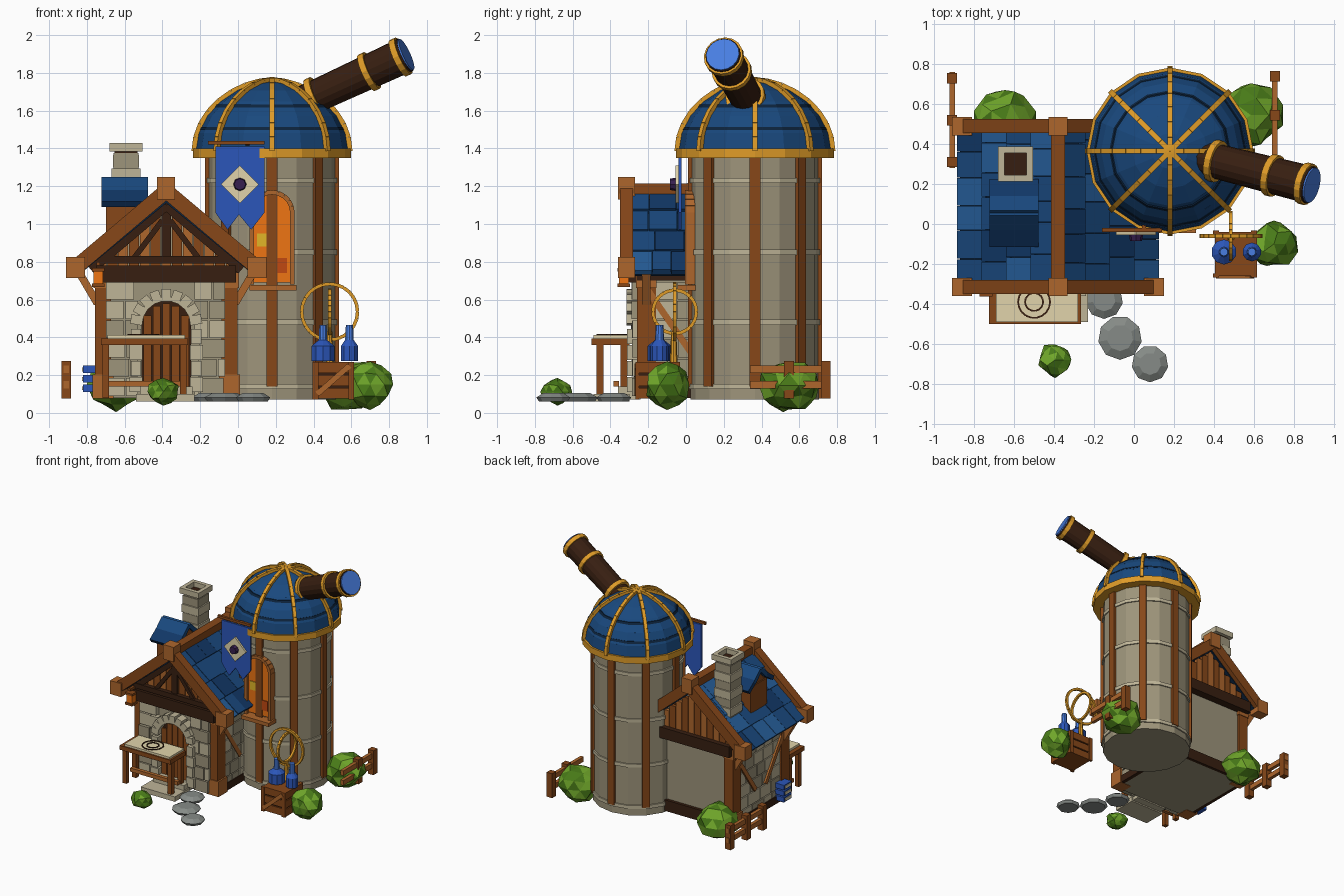
import bpy, bmesh, math, random
from mathutils import Vector as V, Matrix as M

if "Cube" in bpy.data.objects:
    bpy.data.objects.remove(bpy.data.objects["Cube"])
random.seed(4)
R = math.radians
COL = dict(wood='AC6630', mid='86491F', dark='3A2418', stone='BDB396', wall='9C937A', grey='858A86', blue='1F4A7D',
           blue2='183A66', blue3='2A5E98', navy='14283F', gold='DE9A2C', flag='2F57B8', cream='E0D3AA', orange='EE741A',
           yellow='E0B52C', red='C04A18', purple='3A2450', glass='4A7DE0', leaf='6FA52E', leaf2='4A7A1E')
mats, parts = {}, {}

def material(k):
    if k not in mats:
        mats[k] = bpy.data.materials.new(k)
        rgb = [(int(COL[k][i:i + 2], 16) / 255) ** 2.2 for i in (0, 2, 4)]
        mats[k].diffuse_color = (*rgb, 1)
    return mats[k]

def bm_of(name, mat):
    return parts.setdefault((name, mat), bmesh.new())

def box(name, mat, lo, hi):
    lo, hi = V(lo), V(hi)
    bmesh.ops.create_cube(bm_of(name, mat), size=1, matrix=M.Translation((lo + hi) / 2) @ M.Diagonal((*(hi - lo), 1)))

def cube(name, mat, c, size, rot=0, axis='Y'):
    bmesh.ops.create_cube(bm_of(name, mat), size=1,
                          matrix=M.Translation(c) @ M.Rotation(rot, 4, axis) @ M.Diagonal((*size, 1)))

def beam(name, mat, p, q, w, d, side=(0, 1, 0)):
    # w = width in plane, d = thickness along the side vector
    p, q = V(p), V(q)
    z = (q - p).normalized()
    x = V(side).cross(z).normalized()
    y = z.cross(x)
    m = M((x * w, y * d, q - p)).transposed().to_4x4()
    bmesh.ops.create_cube(bm_of(name, mat), size=1, matrix=M.Translation((p + q) / 2) @ m)

def chain(name, mat, pts, w, d, side=(0, 1, 0)):
    for a, b in zip(pts, pts[1:]):
        beam(name, mat, a, b, w, d, side)

def cone(name, mat, p, q, r1, r2, n=16):
    p, q = V(p), V(q)
    rot = (q - p).to_track_quat('Z', 'Y').to_matrix().to_4x4()
    bmesh.ops.create_cone(bm_of(name, mat), cap_ends=True, segments=n, radius1=r1, radius2=r2,
                          depth=(q - p).length, matrix=M.Translation((p + q) / 2) @ rot)

def prism(name, mat, pts, y0, y1):
    bm = bm_of(name, mat)
    a, b = [[bm.verts.new((x, y, z)) for x, z in pts] for y in (y0, y1)]
    n = len(pts)
    bm.faces.new(a)
    bm.faces.new(b[::-1])
    for i in range(n):
        bm.faces.new((a[i], b[i], b[(i + 1) % n], a[(i + 1) % n]))

def arch(cx, z0, zs, r, n=10):
    return [(cx + r, z0)] + [(cx + r * math.cos(math.pi * i / n), zs + r * math.sin(math.pi * i / n))
                             for i in range(n + 1)] + [(cx - r, z0)]

# Tower shaft, stone bands, timber posts
tx, ty = .18, .365
cone('tower', 'wall', (tx, ty, .07), (tx, ty, 1.37), .34, .34)
for z in (.14, .48, .85, 1.23):
    cone('tower_bands', 'stone', (tx, ty, z - .014), (tx, ty, z + .014), .35, .35)
for k in range(8):
    a = R(45 * k)
    cube('tower_posts', 'mid', (tx + .332 * math.cos(a), ty + .332 * math.sin(a), .75), (.045, .058, 1.22), a, 'Z')

# Dome with seams, ring and ribs
def dome_pt(t, k=1):
    return .405 * math.cos(t) ** 1.12 * k, 1.385 + .372 * math.sin(t) * k
for i in range(6):
    (r0, z0), (r1, z1) = dome_pt(R(15 * i)), dome_pt(R(15 * i + 14.99))
    cone('dome', 'blue', (tx, ty, z0), (tx, ty, z1), r0, r1)
for t in (R(19), R(40)):
    r, z = dome_pt(t)
    cone('dome_seams', 'navy', (tx, ty, z - .008), (tx, ty, z + .008), r + .004, r - .005)
cone('dome_ring', 'gold', (tx, ty, 1.35), (tx, ty, 1.4), .418, .418)
for k in range(8):
    c, s = math.cos(R(45 * k)), math.sin(R(45 * k))
    arc = [dome_pt(R(90 * i / 8) * .999, 1.02) for i in range(9)]
    chain('dome_ribs', 'gold', [(tx + r * c, ty + r * s, z) for r, z in arc], .026, .026, (-s, c, 0))

# Telescope
p0, p1 = V((.29, .345, 1.62)), V((.885, .195, 1.895))
d = p1 - p0
cone('telescope', 'dark', p0, p1, .085, .095)
for t in (.2, .68, .96):
    cone('telescope_rings', 'gold', p0 + d * (t - .025), p0 + d * (t + .025), .106, .106)
cone('telescope_lens', 'glass', p1, p1 + d * .012, .09, .09)

# Tower window with ledge
prism('window_glass', 'orange', arch(tx, .69, 1.06, .1), .018, .08)
chain('window_frame', 'wood', [(x, .025, z) for x, z in arch(tx, .68, 1.06, .108)], .024, .06)
box('window_panes', 'yellow', (.1, .012, .88), (.15, .03, .95))
box('window_panes', 'red', (.21, .012, .74), (.26, .03, .82))
box('window_ledge', 'wood', (.06, -.045, .648), (.31, .06, .678))

# House body
hx, ze = -.38, .745
prism('house_walls', 'wall', [(-.72, .08), (-.03, .08), (-.03, .78), (hx, 1.08), (-.72, .78)], -.24, .45)
for x in (-.73, -.02):
    box('side_plates', 'dark', (x - .025, -.26, .7), (x + .025, .47, .78))
    box('side_sills', 'dark', (x - .02, -.22, .08), (x + .02, .47, .14))
box('back_sill', 'dark', (-.74, .43, .08), (-.02, .475, .17))

# Stone courses on front and side walls
for row in range(6):
    z, x = .09 + row * .102, -.70
    while x < -.08:
        w = min(random.uniform(.09, .16), -.06 - x)
        lo, hi = x, x + w - .008
        near = max(lo - hx, hx - hi, 0)
        if z < .62 and near < .15:
            if lo < hx - .15: hi = hx - .15
            elif hi > hx + .15: lo = hx + .15
            else: hi = lo
        if hi - lo > .02:
            box('front_stones', random.choice(('stone', 'wall')), (lo, -.275 - random.random() * .015, z), (hi, -.23, z + .094))
        x += w
    for sx in (-.725, -.025):
        y = -.2
        while y < .4:
            w = min(random.uniform(.09, .16), .43 - y)
            cube('side_stones', random.choice(('stone', 'wall')), (sx, y + w / 2, z + .047), (.035, w - .008, .094))
            y += w

# Arched door, surround and steps
prism('door', 'dark', arch(hx, .1, .465, .13), -.265, -.23)
for k in range(5):
    x = hx + (k - 2) * .05
    box('door_planks', 'mid', (x - .021, -.275, .12), (x + .021, -.25, .455 + math.sqrt(.125 ** 2 - (abs(x - hx) + .01) ** 2)))
for k in range(9):
    a = R(10 + 20 * k)
    cube('door_arch', 'stone', (hx + .158 * math.cos(a), -.27, .465 + .158 * math.sin(a)), (.064, .09, .05), -a)
for s in (-1, 1):
    for k in range(4):
        cube('door_jambs', 'stone', (hx + s * .16, -.27, .15 + k * .085), (.07 - .015 * (k % 2), .085, .078))
box('steps', 'stone', (-.52, -.36, .07), (-.24, -.24, .14))
box('steps', 'stone', (-.54, -.49, .06), (-.23, -.3, .1))

# Front and back gables: planks, dark truss, rakes, corner blocks
for s, yw, yr in ((-1, -.24, -.315), (1, .45, .49)):
    for k in range(-6, 7):
        x = hx + k * .057
        cube('gable_planks', 'mid' if k % 2 else 'wood', (x, yw + s * .01, (.78 + 1.11 - abs(k) * .05) / 2), (.052, .03, .33 - abs(k) * .05))
    cube('gable_tie', 'dark', (hx, yw + s * .03, .735), (.74, .07, .09))
    if s < 0:
        cube('gable_tie', 'dark', (hx, yw + s * .035, .81), (.68, .05, .04))
        cube('king_post', 'dark', (hx, yw + s * .025, .95), (.05, .04, .32))
    for m in (-1, 1):
        if s < 0:
            beam('inner_rakes', 'dark', (hx, yw + s * .03, 1.1), (hx + m * .4, yw + s * .03, .76), .055, .05)
            beam('gable_struts', 'dark', (hx + m * .02, yw + s * .025, 1.02), (hx + m * .17, yw + s * .025, .82), .03, .035)
        beam('rakes', 'mid', (hx, yr, 1.175), (hx + m * .48, yr, .77), .08, .07)
        cube('eave_blocks', 'wood', (hx + m * .48, yr, .77), (.1, .092, .11))
        px = hx + m * .335
        py = yw + s * -.03
        box('corner_posts', 'mid', (px - .042, py - .05, .08), (px + .042, py + .05, .76))
        cube('post_feet', 'wood', (px, py, .14), (.11, .115, .125))
        cube('post_caps', 'wood', (px, py, .7), (.1, .11, .08))
        beam('eave_braces', 'wood', (px + m * .03, py, .58), (hx + m * .465, py, .75), .04, .045)
        beam('side_braces', 'wood', (px + m * .02, py, .66), (px + m * .02, py - s * .25, .3), .035, .045, (1, 0, 0))
    cube('ridge_blocks', 'wood', (hx, yr, 1.19), (.095, .092, .12))
box('ridge_beam', 'mid', (hx - .035, -.32, 1.13), (hx + .035, .5, 1.215))

# Roof slabs and tiles
ang = math.atan2(.44, .5)
for m in (-1, 1):
    beam('roof_slab', 'navy', (hx, .0875, 1.13), (hx + m * .48, .0875, ze - .01), .03, .8)
    for row in range(4):
        t, y = (row + .48) / 4, -.3
        while y < .46:
            w = min(random.uniform(.1, .17), .475 - y)
            if w > .02:
                cube('roof_tiles', random.choice(('blue', 'blue', 'blue2', 'blue3')),
                     (hx + m * .49 * t, y + w / 2, 1.168 - .43 * t + random.random() * .008), (.178, w - .003, .028), m * (ang - .07))
            y += w

# Chimney
cx, cy = -.593, .3
for k in range(7):
    q = .07 + .006 * (k % 2)
    box('chimney', 'stone' if k % 2 else 'wall', (cx - q, cy - q, .88 + k * .07), (cx + q, cy + q, .945 + k * .07))
box('chimney_core', 'wall', (cx - .065, cy - .065, .85), (cx + .065, cy + .065, 1.375))
for s in (-1, 1):
    box('chimney_cap', 'stone', (cx + s * .072 - .016, cy - .088, 1.385), (cx + s * .072 + .016, cy + .088, 1.43))
    box('chimney_cap', 'stone', (cx - .088, cy + s * .072 - .016, 1.385), (cx + .088, cy + s * .072 + .016, 1.43))
box('chimney_flue', 'dark', (cx - .06, cy - .06, 1.37), (cx + .06, cy + .06, 1.39))

# Dormer facing the left side
box('dormer_walls', 'mid', (-.70, -.05, .84), (-.48, .16, 1.12))
for k in range(4):
    box('dormer_gable', 'mid', (-.69, .055 - .09 + k * .022, 1.1), (-.49, .055 + .09 - k * .022, 1.135 + k * .022))
for s in (-1, 1):
    for k, c in ((0, 'blue'), (1, 'blue2')):
        beam('dormer_roof', c, (-.6, .055 + s * .075 * k, 1.235 - .07 * k), (-.6, .055 + s * (.075 * k + .085), 1.155 - .05 * k),
             .035, .245, (1, 0, 0))

# Banner with emblem
beam('banner_pole', 'mid', (-.16, -.03, 1.43), (.14, -.03, 1.43), .02, .02)
beam('banner_bracket', 'mid', (.05, -.03, 1.43), (.05, .1, 1.4), .02, .02, (1, 0, 0))
prism('banner', 'flag', [(-.12, 1.41), (-.12, 1.06), (-.055, .97), (.005, 1.05), (.07, .97), (.14, 1.06), (.14, 1.41)], -.04, -.025)
prism('banner_diamond', 'cream', [(.01, 1.31), (-.09, 1.21), (.01, 1.11), (.11, 1.21)], -.055, -.03)
cone('banner_gem', 'purple', (.01, -.05, 1.21), (.01, -.085, 1.21), .036, .03, 8)

# Lantern
beam('lantern_hook', 'mid', (-.74, -.35, .79), (-.74, -.25, .79), .02, .02, (1, 0, 0))
cube('lantern', 'orange', (-.74, -.33, .715), (.05, .05, .07))
for z in (.675, .757):
    cube('lantern_caps', 'mid', (-.74, -.33, z), (.066, .066, .018))

# Chart table
box('table_top', 'mid', (-.725, -.5, .36), (-.265, -.3, .395))
box('chart', 'cream', (-.69, -.49, .395), (-.28, -.3, .412))
for r in (.08, .045):
    chain('chart_rings', 'dark', [(-.5 + r * math.cos(R(20 * k)), -.39 + r * math.sin(R(20 * k)), .413) for k in range(19)],
          .009, .008, (0, 0, 1))
for x in (-.7, -.29):
    for y in (-.455, -.33):
        box('table_legs', 'mid', (x - .018, y - .018, .08), (x + .018, y + .018, .37))
box('table_stretcher', 'wood', (-.71, -.385, .14), (-.28, -.355, .17))

# Crate with bottles and armillary rings
box('crate', 'dark', (.415, -.25, .08), (.605, -.05, .265))
for k in range(3):
    z = .075 + k * .068
    box('crate_slats', 'mid', (.405, -.26, z), (.615, -.04, z + .058))
for x in (.41, .6):
    for y in (-.258, -.042):
        cube('crate_corners', 'mid', (x, y, .17), (.03, .02, .2))
beam('crate_brace', 'wood', (.42, -.265, .1), (.59, -.265, .25), .03, .015)
for x, r in ((.45, .063), (.59, .047)):
    cone('bottles', 'flag', (x, -.14, .275), (x, -.14, .355), r, r, 10)
    cone('bottles', 'flag', (x, -.14, .355), (x, -.14, .385), r, .025, 10)
    cone('bottles', 'glass', (x, -.14, .385), (x, -.14, .465), .024, .02, 10)
cone('armillary_stand', 'gold', (.485, -.065, .27), (.485, -.065, .43), .02, .014, 8)
circ = [(math.cos(R(15 * k)), math.sin(R(15 * k))) for k in range(25)]
chain('armillary_rings', 'gold', [(.485 + .148 * c, -.06, .535 + .148 * s) for c, s in circ], .018, .018)
chain('armillary_rings', 'gold', [(.485, -.06 + .115 * c, .535 + .115 * s) for c, s in circ], .018, .018, (1, 0, 0))

# Book stack by the left wall
for k in range(3):
    box('books', 'flag', (-.82, -.2, .11 + k * .05), (-.74, -.1, .15 + k * .05))
    box('book_pages', 'cream', (-.825, -.19, .12 + k * .05), (-.75, -.11, .14 + k * .05))

# Fences
for x, y0, posts in ((-.91, .28, (.31, .52, .73)), (.705, .34, (.545, .74))):
    for y in posts:
        cube('fence_posts', 'mid', (x, y, .175), (.05, .052, .2))
    for z in (.15, .23):
        box('fence_rails', 'wood', (x - .014, y0, z - .02), (x + .014, .76, z + .02))

# Bushes and path stones
for x, y, z, r, h in ((-.645, .515, .15, .165, .145), (.585, .545, .145, .165, .14), (.7, -.1, .15, .125, .13), (-.395, -.68, .112, .088, .07)):
    v = bmesh.ops.create_icosphere(bm_of('bushes', 'leaf'), subdivisions=2, radius=1,
                                   matrix=M.Translation((x, y, z)) @ M.Diagonal((r, r, h, 1)))['verts']
    for p in v:
        p.co = V((x, y, z)) + (p.co - V((x, y, z))) * random.uniform(.82, 1.06)
for x, y, r in ((-.15, -.38, .095), (-.07, -.57, .11), (.08, -.7, .092)):
    cone('path_stones', 'grey', (x, y, .06), (x, y, .082), r * .85, r, 9)
    cone('path_stones', 'grey', (x, y, .082), (x, y, .105), r, r * .6, 9)

# Turn each collected part into an object
for (name, mat), bm in parts.items():
    bmesh.ops.recalc_face_normals(bm, faces=bm.faces)
    if mat == 'leaf':
        for f in bm.faces:
            f.material_index = random.randint(0, 1)
    me = bpy.data.meshes.new(name)
    bm.to_mesh(me)
    bm.free()
    for k in ([mat, 'leaf2'] if mat == 'leaf' else [mat]):
        me.materials.append(material(k))
    bpy.context.collection.objects.link(bpy.data.objects.new(name, me))

for m in bpy.data.materials:
    if m.users and not m.is_grease_pencil:
        m.use_nodes = True
        m.node_tree.nodes["Principled BSDF"].inputs["Base Color"].default_value = m.diffuse_color
